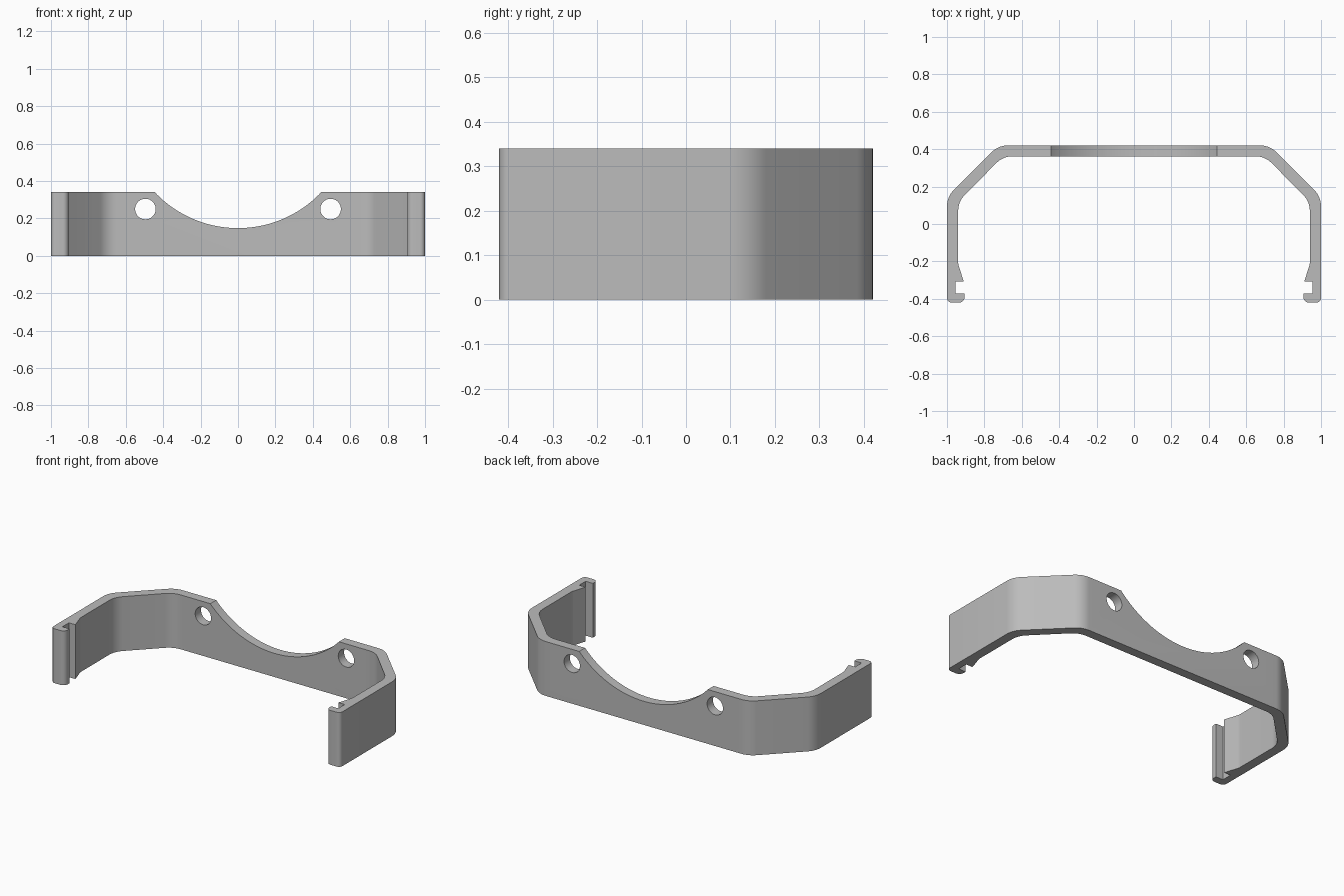
import bpy
import bmesh
import math
from mathutils import Vector

if "Cube" in bpy.data.objects:
    bpy.data.objects.remove(bpy.data.objects["Cube"], do_unlink=True)

HEIGHT = 0.34

grey = bpy.data.materials.new("Plain grey")
grey.use_nodes = True
colour = (0.5, 0.5, 0.5, 1)
grey.diffuse_color = colour
grey.node_tree.nodes["Principled BSDF"].inputs["Base Color"].default_value = colour


def fillet(prev, corner, nxt, radius, steps=8):
    """Points of an arc that rounds one corner of a path."""
    a, c, b = Vector(prev), Vector(corner), Vector(nxt)
    u, v = (a - c).normalized(), (b - c).normalized()
    half = u.angle(v) / 2
    start = c + u * (radius / math.tan(half))
    centre = c + (u + v).normalized() * (radius / math.sin(half))
    arm = start - centre
    sweep = math.pi - 2 * half
    if u.x * v.y - u.y * v.x > 0:
        sweep = -sweep
    pts = []
    for i in range(steps + 1):
        t = sweep * i / steps
        co, si = math.cos(t), math.sin(t)
        pts.append(centre + Vector((arm.x * co - arm.y * si, arm.x * si + arm.y * co)))
    return pts


def cutter(name, x, z, radius, sides):
    bpy.ops.mesh.primitive_cylinder_add(vertices=sides, radius=radius, depth=0.4,
                                        location=(x, 0.39, z),
                                        rotation=(math.pi / 2, 0, 0))
    ob = bpy.context.object
    ob.name = name
    ob.hide_render = True
    return ob


# Half of the plan outline: x, y, corner radius
half_outline = [
    (0, 0.42, 0), (0.725, 0.42, 0.12), (1, 0.145, 0.12),      # outer wall
    (1, -0.42, 0.025), (0.905, -0.42, 0.03), (0.905, -0.372, 0),  # hook
    (0.955, -0.372, 0), (0.955, -0.308, 0), (0.91, -0.308, 0),    # slot
    (0.94, -0.215, 0.06), (0.94, 0.12, 0.12), (0.70, 0.362, 0.12),  # inner wall
    (0, 0.362, 0),
]
right_side = []
for i, (x, y, r) in enumerate(half_outline):
    if r:
        right_side += fillet(half_outline[i - 1][:2], (x, y), half_outline[i + 1][:2], r)
    else:
        right_side.append(Vector((x, y)))
inside = right_side[1:-1]
outline = inside + [Vector((-p.x, p.y)) for p in reversed(inside)]

# Bracket body, extruded upward
bm = bmesh.new()
base = bm.faces.new([bm.verts.new((p.x, p.y, 0)) for p in outline])
top = bmesh.ops.extrude_face_region(bm, geom=[base])["geom"]
bmesh.ops.translate(bm, vec=(0, 0, HEIGHT),
                    verts=[g for g in top if isinstance(g, bmesh.types.BMVert)])
bmesh.ops.recalc_face_normals(bm, faces=bm.faces)
mesh = bpy.data.meshes.new("clip_bracket")
bm.to_mesh(mesh)
bm.free()
bracket = bpy.data.objects.new("clip_bracket", mesh)
bpy.context.collection.objects.link(bracket)
mesh.materials.append(grey)

# Arched cut-out and two screw holes in the back wall
cutters = [cutter("arch_cutter", 0, 0.76, 0.612, 160)]
for side, name in ((1, "left"), (-1, "right")):
    cutters.append(cutter(name + "_hole_cutter", side * 0.495, 0.25, 0.055, 40))

for ob in cutters:
    mod = bracket.modifiers.new(ob.name, 'BOOLEAN')
    mod.operation = 'DIFFERENCE'
    mod.solver = 'EXACT'
    mod.object = ob

bpy.ops.object.select_all(action='DESELECT')
bracket.select_set(True)
bpy.context.view_layer.objects.active = bracket
for ob in cutters:
    bpy.ops.object.modifier_apply(modifier=ob.name)
    bpy.data.objects.remove(ob, do_unlink=True)

bpy.ops.object.shade_smooth_by_angle(angle=math.radians(25))
